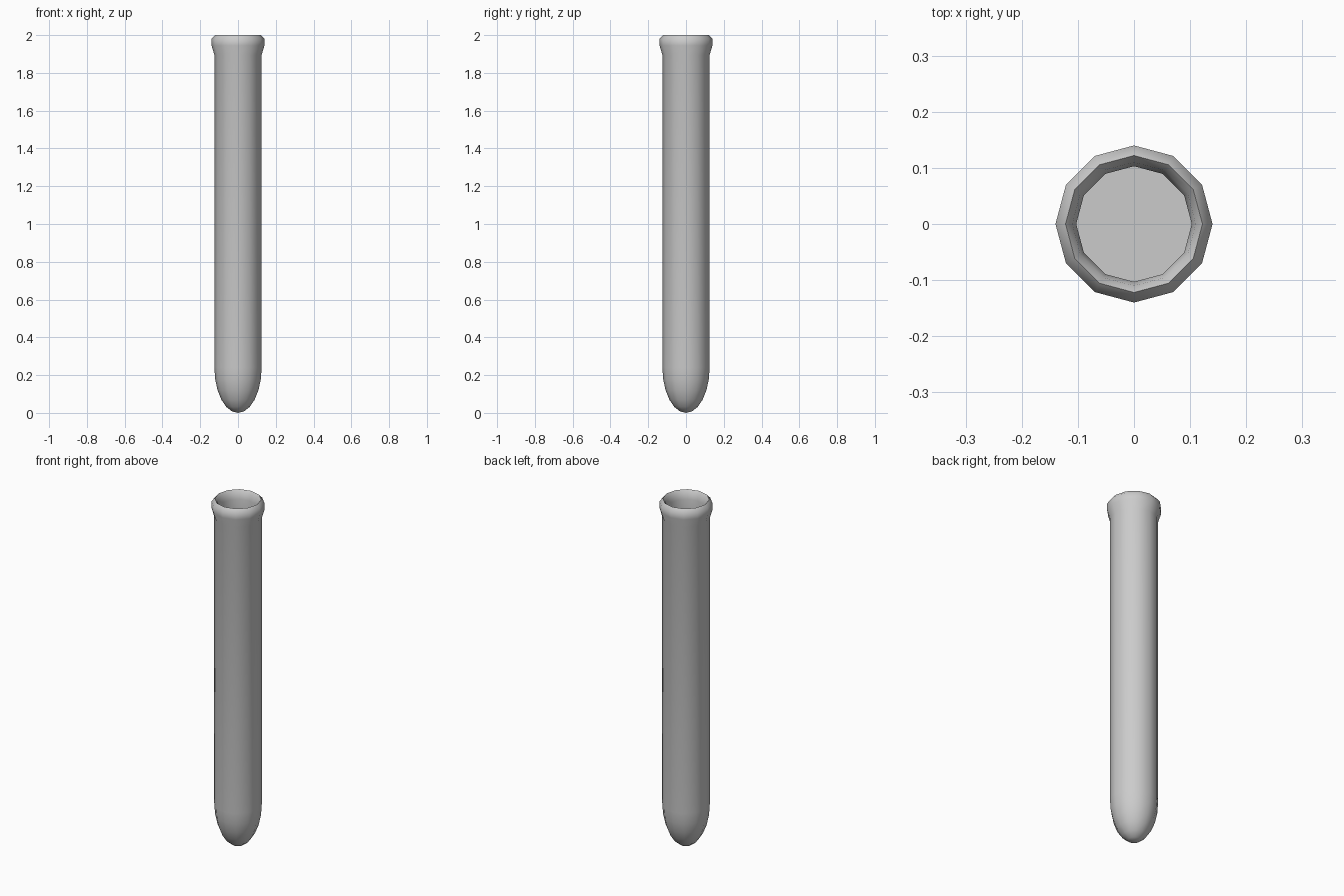
import bpy, bmesh, math

if "Cube" in bpy.data.objects:
    bpy.data.objects.remove(bpy.data.objects["Cube"])

SIDES = 12


def lathe(name, profile):
    """Revolve (radius, z) points; the ends with radius 0 become poles."""
    bm = bmesh.new()
    rings = []
    for r, z in profile:
        if r == 0:
            rings.append([bm.verts.new((0, 0, z))] * SIDES)
        else:
            rings.append([bm.verts.new((r * math.cos(2 * math.pi * i / SIDES),
                                        r * math.sin(2 * math.pi * i / SIDES), z))
                          for i in range(SIDES)])
    for a, b in zip(rings, rings[1:]):
        for i in range(SIDES):
            j = (i + 1) % SIDES
            bm.faces.new(list(dict.fromkeys((a[i], a[j], b[j], b[i]))))
    # flat floor inside the mouth
    bm.faces.new(rings[-1])
    bmesh.ops.recalc_face_normals(bm, faces=bm.faces[:])
    mesh = bpy.data.meshes.new(name)
    bm.to_mesh(mesh)
    bm.free()
    obj = bpy.data.objects.new(name, mesh)
    bpy.context.collection.objects.link(obj)
    bpy.context.view_layer.objects.active = obj
    obj.select_set(True)
    bpy.ops.object.shade_smooth_by_angle(angle=math.radians(60))
    return obj


# rounded bottom
STEPS, R, H = 6, 0.125, 0.24
profile = [(0, 0)]
for k in range(1, STEPS + 1):
    t = k / STEPS * math.pi / 2
    profile.append((R * math.sin(t), H * (1 - math.cos(t))))

# straight wall, flared lip and inner mouth
profile += [(0.125, 1.895), (0.14, 1.945), (0.14, 1.98), (0.122, 2.0),
            (0.11, 1.985), (0.103, 1.95), (0.103, 1.89)]
lathe("test_tube", profile)
